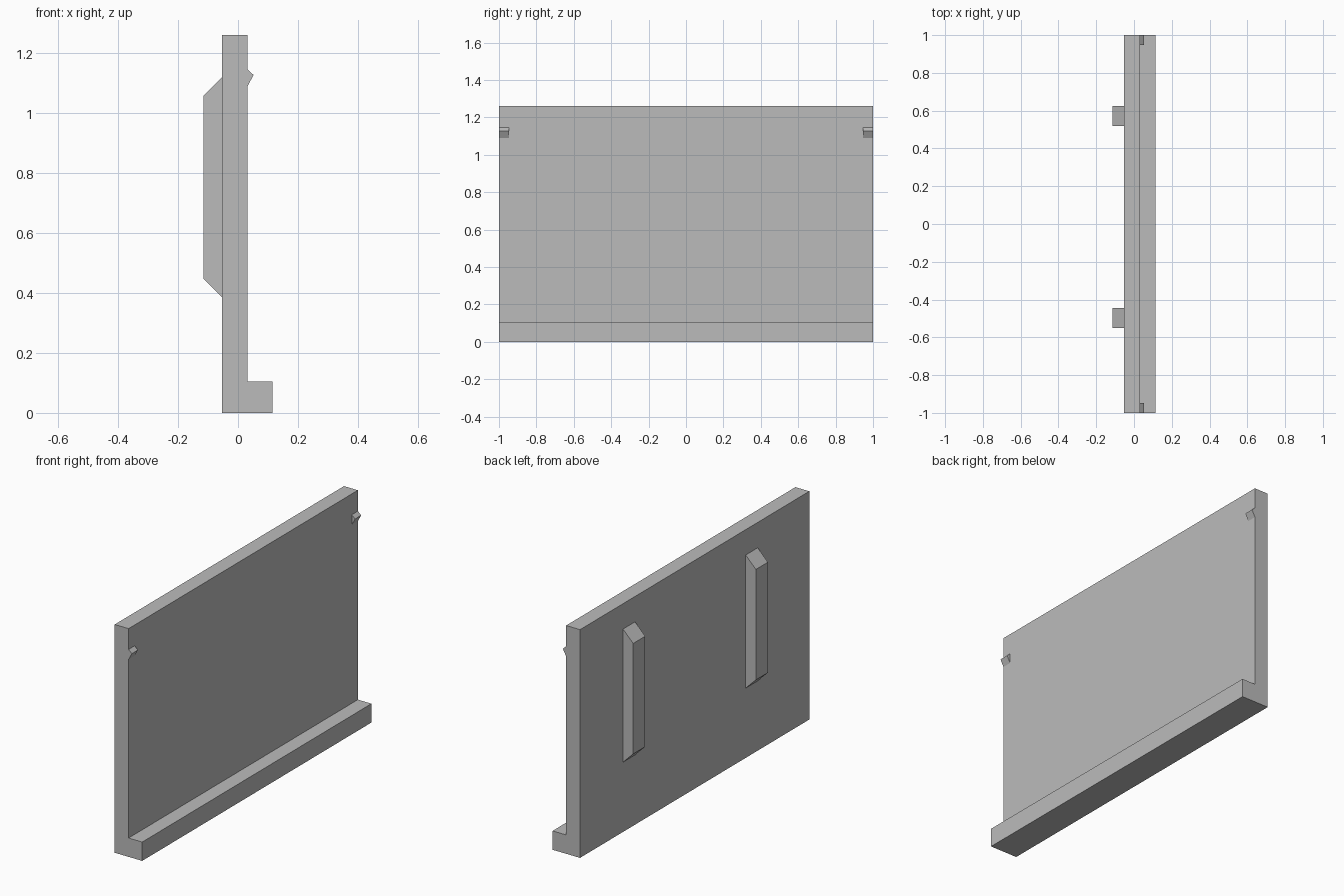
import bpy
import bmesh

cube = bpy.data.objects.get("Cube")
if cube:
    bpy.data.objects.remove(cube, do_unlink=True)

grey = bpy.data.materials.new("plain grey")
grey.use_nodes = True
colour = (0.5, 0.5, 0.5, 1)
grey.diffuse_color = colour
grey.node_tree.nodes["Principled BSDF"].inputs["Base Color"].default_value = colour


def extrude_profile(name, profile, y0, y1):
    """Solid from an x-z outline, swept along y."""
    bm = bmesh.new()
    face = bm.faces.new([bm.verts.new((x, y0, z)) for x, z in profile])
    swept = bmesh.ops.extrude_face_region(bm, geom=[face])
    verts = [v for v in swept["geom"] if isinstance(v, bmesh.types.BMVert)]
    bmesh.ops.translate(bm, verts=verts, vec=(0, y1 - y0, 0))
    bmesh.ops.recalc_face_normals(bm, faces=bm.faces)
    mesh = bpy.data.meshes.new(name)
    bm.to_mesh(mesh)
    bm.free()
    mesh.materials.append(grey)
    obj = bpy.data.objects.new(name, mesh)
    bpy.context.collection.objects.link(obj)
    return obj


BACK, FACE, LIP = -0.053, 0.032, 0.115

# Upright panel with a ledge along its foot
extrude_profile("panel_with_ledge", [
    (BACK, 0), (LIP, 0), (LIP, 0.104), (FACE, 0.104), (FACE, 1.26), (BACK, 1.26),
], -1, 1)

# Chamfered ribs on the rear
rib = [(BACK, 0.385), (BACK, 1.12), (-LIP, 1.057), (-LIP, 0.447)]
for name, y in (("front_rib", -0.55), ("back_rib", 0.52)):
    extrude_profile(name, rib, y, y + 0.105)

# Small wedge catches at both ends of the panel face
catch = [(FACE, 1.09), (0.052, 1.127), (FACE, 1.145)]
for name, y in (("front_catch", -1), ("back_catch", 0.947)):
    extrude_profile(name, catch, y, y + 0.053)
